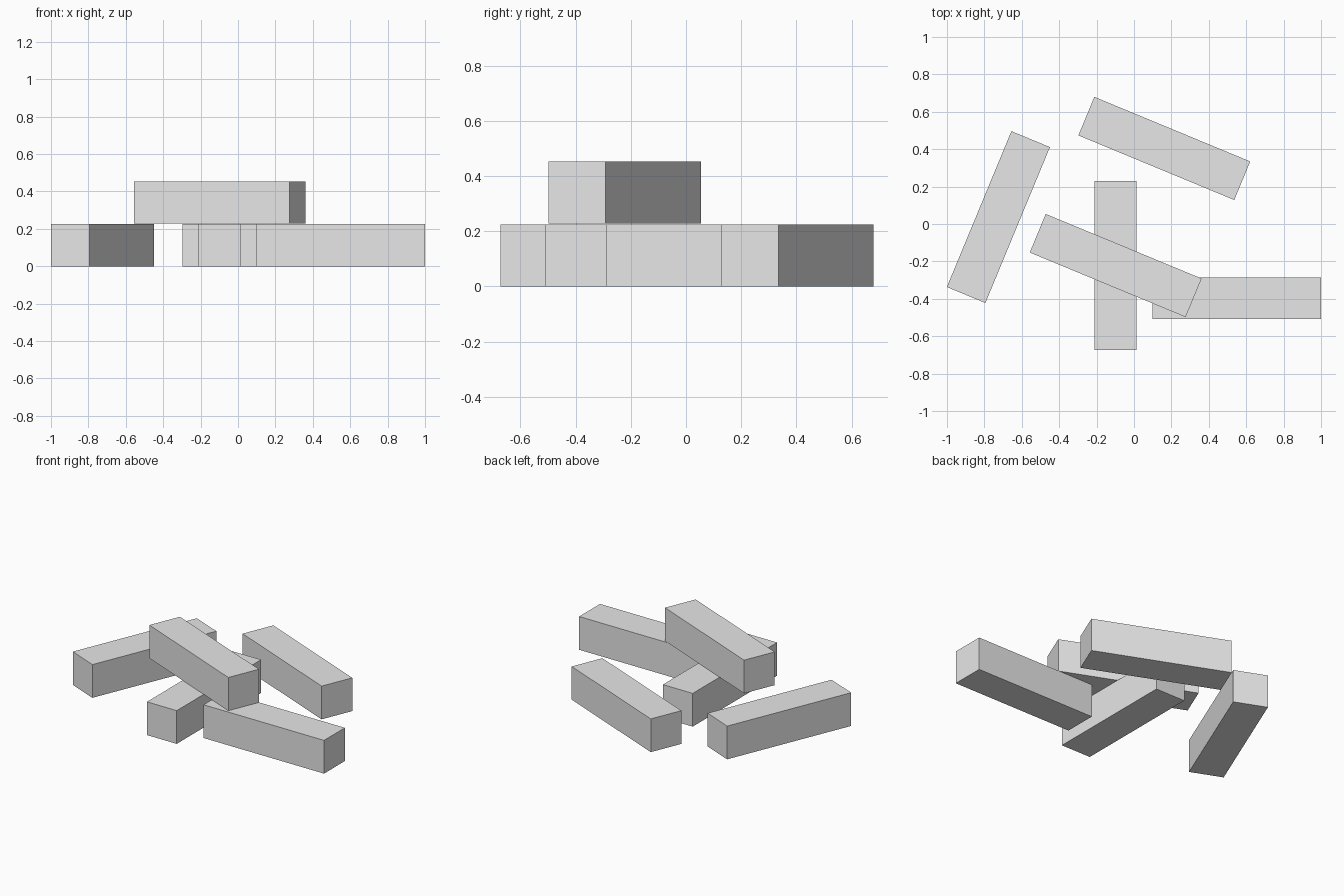
import bpy
import math
from mathutils import Matrix

if "Cube" in bpy.data.objects:
    bpy.data.objects.remove(bpy.data.objects["Cube"])

LENGTH, WIDTH, HEIGHT = 0.902, 0.223, 0.225

grey = bpy.data.materials.new("light grey")
grey.diffuse_color = (0.8, 0.8, 0.8, 1.0)
grey.use_nodes = True
grey.node_tree.nodes["Principled BSDF"].inputs["Base Color"].default_value = grey.diffuse_color


def block(name, x, y, base, angle):
    """Rectangular block lying flat, turned about z."""
    bpy.ops.mesh.primitive_cube_add(size=1, location=(x, y, base + HEIGHT / 2),
                                    rotation=(0, 0, math.radians(angle)))
    ob = bpy.context.object
    ob.name = name
    ob.data.transform(Matrix.Diagonal((LENGTH, WIDTH, HEIGHT, 1)))
    ob.data.materials.append(grey)


# Four blocks on the ground
block("left_block", -0.725, 0.037, 0, 67.5)
block("back_block", 0.162, 0.404, 0, -22.5)
block("middle_block", -0.099, -0.222, 0, 90)
block("right_block", 0.549, -0.397, 0, 0)

# One block resting across the others
block("top_block", -0.098, -0.222, HEIGHT + 0.003, -22.5)
